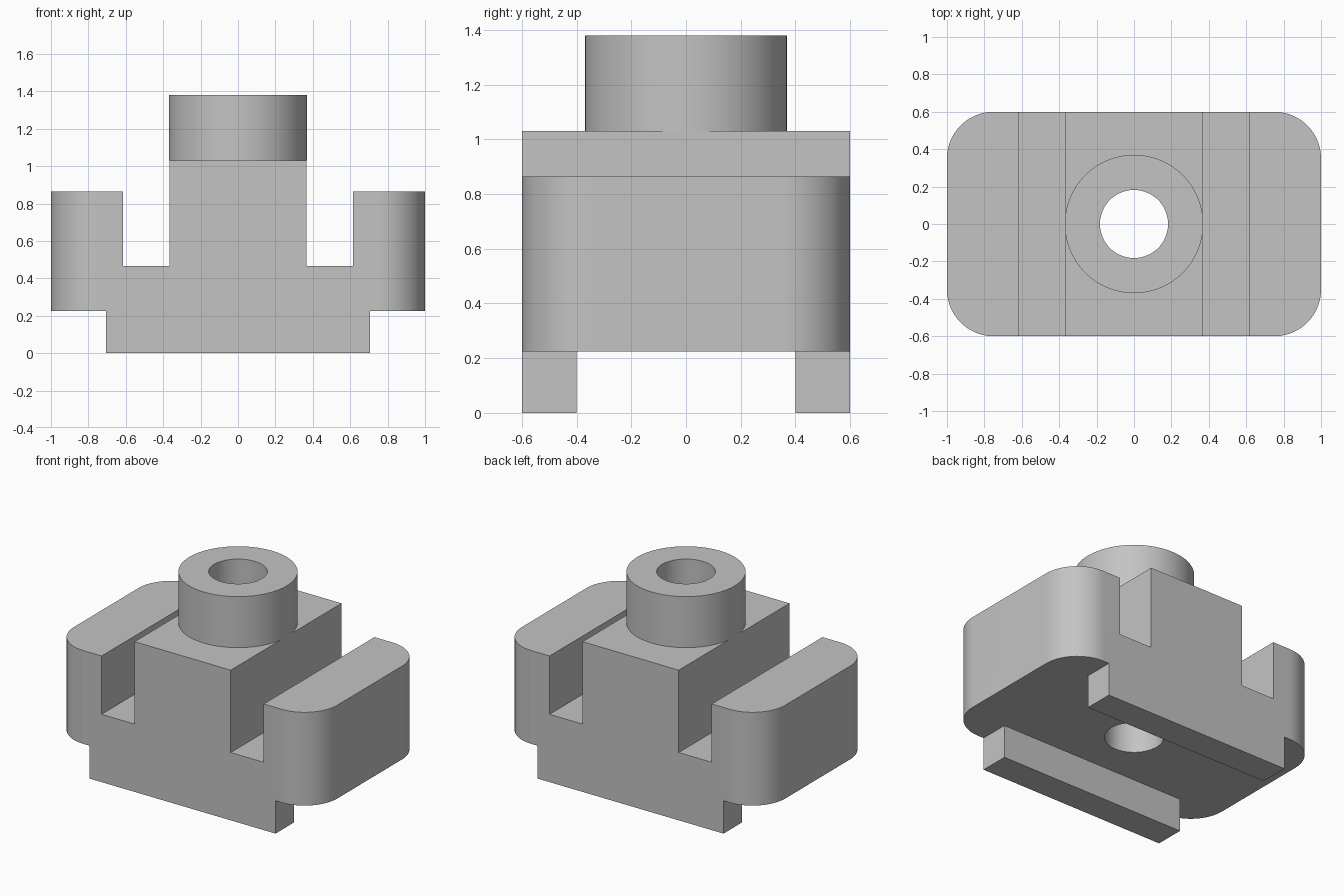
import bpy, bmesh
from math import radians, sin, cos, pi
from mathutils import Vector

cube = bpy.data.objects.get("Cube")
if cube:
    bpy.data.objects.remove(cube, do_unlink=True)

grey = bpy.data.materials.new("light_grey")
grey.use_nodes = True
grey.diffuse_color = (0.55, 0.55, 0.55, 1)
grey.node_tree.nodes["Principled BSDF"].inputs["Base Color"].default_value = grey.diffuse_color


def prism(name, outline, offset):
    """Extrude a closed outline of 3D points along an offset."""
    bm = bmesh.new()
    face = bm.faces.new([bm.verts.new(p) for p in outline])
    ext = bmesh.ops.extrude_face_region(bm, geom=[face])
    moved = [v for v in ext["geom"] if isinstance(v, bmesh.types.BMVert)]
    bmesh.ops.translate(bm, verts=moved, vec=Vector(offset))
    bmesh.ops.recalc_face_normals(bm, faces=bm.faces)
    mesh = bpy.data.meshes.new(name)
    bm.to_mesh(mesh)
    bm.free()
    mesh.materials.append(grey)
    obj = bpy.data.objects.new(name, mesh)
    bpy.context.collection.objects.link(obj)
    return obj


def cylinder(name, radius, low, high, sides=96):
    ring = [(radius * cos(2 * pi * i / sides), radius * sin(2 * pi * i / sides), low)
            for i in range(sides)]
    return prism(name, ring, (0, 0, high - low))


def rounded_block(name, half_x, half_y, radius, low, high, steps=24):
    ring = []
    for quarter, (sx, sy) in enumerate([(1, 1), (-1, 1), (-1, -1), (1, -1)]):
        for i in range(steps + 1):
            a = (quarter + i / steps) * pi / 2
            ring.append((sx * (half_x - radius) + radius * cos(a),
                         sy * (half_y - radius) + radius * sin(a), low))
    return prism(name, ring, (0, 0, high - low))


def combine(target, tool, operation):
    """Apply a boolean and discard the tool."""
    tool.hide_render = True
    mod = target.modifiers.new(operation.lower(), "BOOLEAN")
    mod.operation, mod.object, mod.solver = operation, tool, "EXACT"
    bpy.context.view_layer.objects.active = target
    bpy.ops.object.modifier_apply(modifier=mod.name)
    bpy.data.objects.remove(tool, do_unlink=True)


# Stepped front profile: foot, shoulder, side wall, slot, centre block
half = [(0.705, 0), (0.705, 0.225), (1.1, 0.225), (1.1, 0.865),
        (0.615, 0.865), (0.615, 0.465), (0.365, 0.465), (0.365, 1.03)]
profile = half + [(-x, z) for x, z in reversed(half)]
body = prism("clamp_body", [(x, -0.7, z) for x, z in profile], (0, 1.4, 0))

# Rounded plan shape
combine(body, rounded_block("plan_cutter", 1, 0.6, 0.25, -0.2, 1.3), "INTERSECT")

# Channel underneath, leaving a rail along the front and back
channel = [(-1.2, y, z) for y, z in [(-0.4, -0.2), (0.4, -0.2), (0.4, 0.225), (-0.4, 0.225)]]
combine(body, prism("channel_cutter", channel, (2.4, 0, 0)), "DIFFERENCE")

# Round boss on top, then the bore through everything
combine(body, cylinder("boss", 0.37, 1.03, 1.38), "UNION")
combine(body, cylinder("bore_cutter", 0.182, -0.2, 1.6), "DIFFERENCE")

# Smooth curved walls, keep sharp edges
bpy.ops.object.select_all(action="DESELECT")
body.select_set(True)
bpy.context.view_layer.objects.active = body
bpy.ops.object.shade_smooth_by_angle(angle=radians(30))
